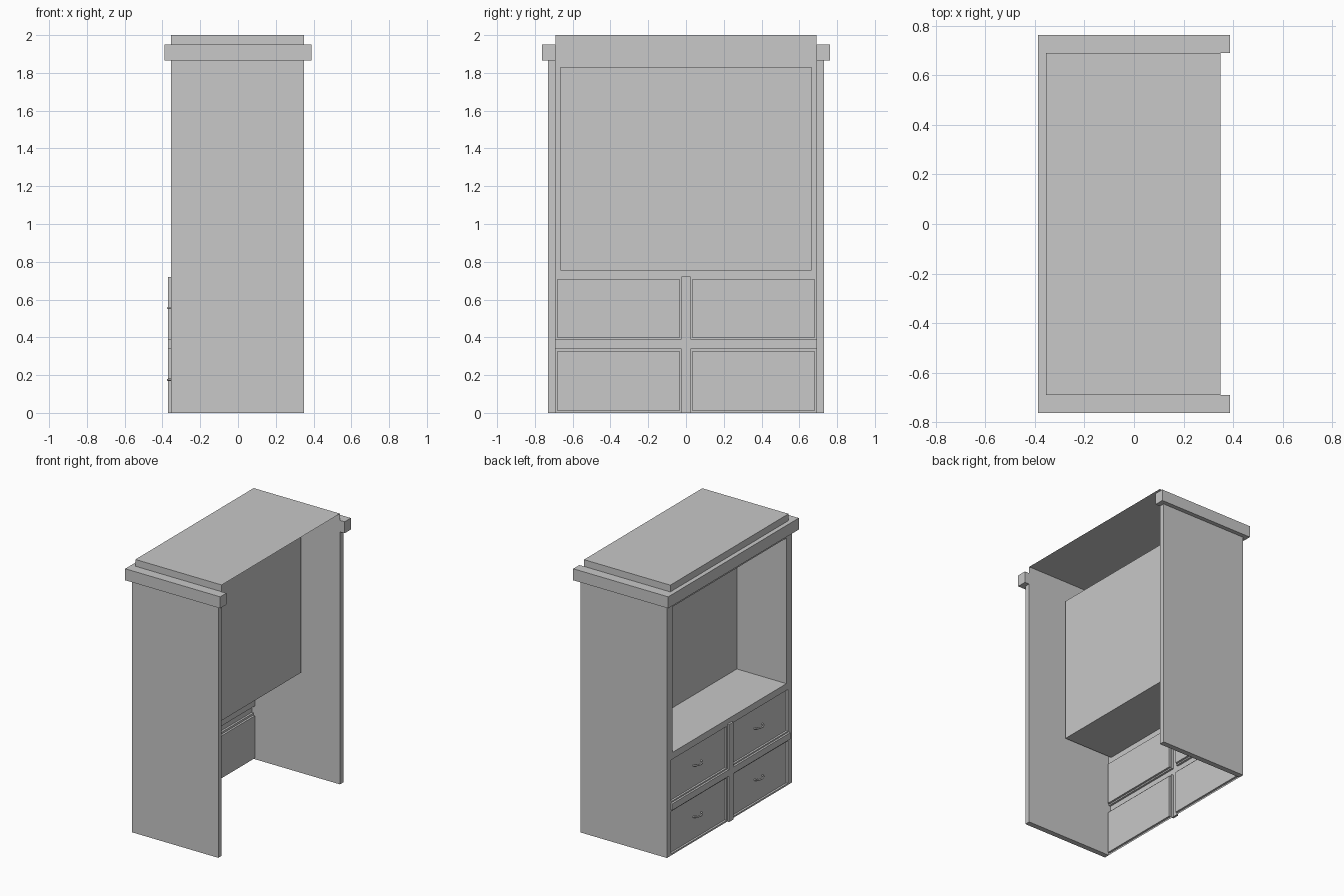
import bpy, bmesh, math
from mathutils import Vector

cube = bpy.data.objects.get("Cube")
if cube:
    bpy.data.objects.remove(cube, do_unlink=True)

GREY = (0.58, 0.58, 0.58, 1)
mat = bpy.data.materials.new("plain grey")
mat.use_nodes = True
mat.diffuse_color = GREY
mat.node_tree.nodes["Principled BSDF"].inputs["Base Color"].default_value = GREY


def finish(bm, name):
    me = bpy.data.meshes.new(name)
    bm.to_mesh(me)
    bm.free()
    me.materials.append(mat)
    ob = bpy.data.objects.new(name, me)
    bpy.context.collection.objects.link(ob)
    return ob


def box(name, xs, ys, zs, open_sides=()):
    """Box between limits; faces looking along open_sides are left out."""
    bm = bmesh.new()
    bmesh.ops.create_cube(bm, size=1)
    bm.normal_update()
    gone = [f for f in bm.faces
            if any(f.normal.dot(Vector(d)) > 0.9 for d in open_sides)]
    bmesh.ops.delete(bm, geom=gone, context="FACES")
    for v in bm.verts:
        v.co = [r[0] if c < 0 else r[1] for c, r in zip(v.co, (xs, ys, zs))]
    return finish(bm, name)


FRONT, BACK = -0.355, 0.35
INNER, OUTER, CROWN = 0.69, 0.73, 0.762
PANEL_TOP, CROWN_TOP = 1.865, 1.95

# Side panels and crown returns
for side, s in (("left", 1), ("right", -1)):
    box(side + "_side_panel", (FRONT, BACK), sorted((s * INNER, s * OUTER)), (0, PANEL_TOP))
    box(side + "_crown", (-0.388, 0.388), sorted((s * INNER, s * CROWN)), (PANEL_TOP, CROWN_TOP))
box("front_crown", (-0.388, FRONT), (-INNER, INNER), (PANEL_TOP, CROWN_TOP))

# Top cap is a shell, open underneath and behind
box("top_cap", (FRONT, BACK), (-INNER, INNER), (CROWN_TOP, 2), [(0, 0, -1), (1, 0, 0)])

# Display cavity, open on the drawer side
OPEN_Y, OPEN_Z = 0.665, (0.755, 1.83)
cavity = box("display_cavity", (FRONT, 0.05), (-OPEN_Y, OPEN_Y), OPEN_Z, [(-1, 0, 0)])
cavity.data.flip_normals()

# Face sheet: a grid of cells sorted into opening, drawers and raised rails
half = [0.025, 0.033, OPEN_Y, 0.682, INNER]
ys = [-y for y in reversed(half)] + half
zs = [0, 0.012, 0.325, 0.34, 0.388, 0.398, 0.705, 0.72, *OPEN_Z, PANEL_TOP]
DRAWERS = ((0.012, 0.325), (0.398, 0.705))
bm = bmesh.new()
grid = [[bm.verts.new((FRONT, y, z)) for y in ys] for z in zs]
opening, drawers, rails = [], [], []
for j in range(len(zs) - 1):
    for i in range(len(ys) - 1):
        f = bm.faces.new((grid[j][i], grid[j + 1][i], grid[j + 1][i + 1], grid[j][i + 1]))
        c = f.calc_center_median()
        y, z = abs(c.y), c.z
        if y < OPEN_Y and OPEN_Z[0] < z < OPEN_Z[1]:
            opening.append(f)
        elif 0.34 < z < 0.388 or (y < 0.025 and z < 0.72):
            rails.append(f)
        elif 0.033 < y < 0.682 and any(a < z < b for a, b in DRAWERS):
            drawers.append(f)
bmesh.ops.delete(bm, geom=opening, context="FACES")
for faces, shift in ((drawers, 0.015), (rails, -0.015)):
    new = bmesh.ops.extrude_face_region(bm, geom=faces)["geom"]
    moved = [v for v in new if isinstance(v, bmesh.types.BMVert)]
    bmesh.ops.translate(bm, verts=moved, vec=(shift, 0, 0))
    bmesh.ops.delete(bm, geom=[f for f in faces if f.is_valid], context="FACES")
bmesh.ops.recalc_face_normals(bm, faces=bm.faces)
bmesh.ops.dissolve_limit(bm, angle_limit=0.01, verts=bm.verts, edges=bm.edges)
finish(bm, "face_frame_and_drawers")


# Drawer pulls: slim half rings
def pull(name, y, z, steps=12, sides=8, r=0.006):
    bm = bmesh.new()
    rings = []
    for k in range(steps + 1):
        a = math.pi * k / steps
        out = Vector((-math.sin(a), math.cos(a), 0))
        mid = Vector((-0.34 - 0.03 * math.sin(a), y + 0.045 * math.cos(a), z))
        turns = [2 * math.pi * n / sides for n in range(sides)]
        rings.append([bm.verts.new(mid + out * r * math.cos(t) + Vector((0, 0, r * math.sin(t))))
                      for t in turns])
    for a, b in zip(rings, rings[1:]):
        for n in range(sides):
            m = (n + 1) % sides
            bm.faces.new((a[n], a[m], b[m], b[n])).smooth = True
    bmesh.ops.recalc_face_normals(bm, faces=bm.faces)
    finish(bm, name)


for level, z in (("lower", 0.175), ("upper", 0.555)):
    for side, s in (("left", 1), ("right", -1)):
        pull(f"{level}_{side}_pull", s * 0.357, z)
